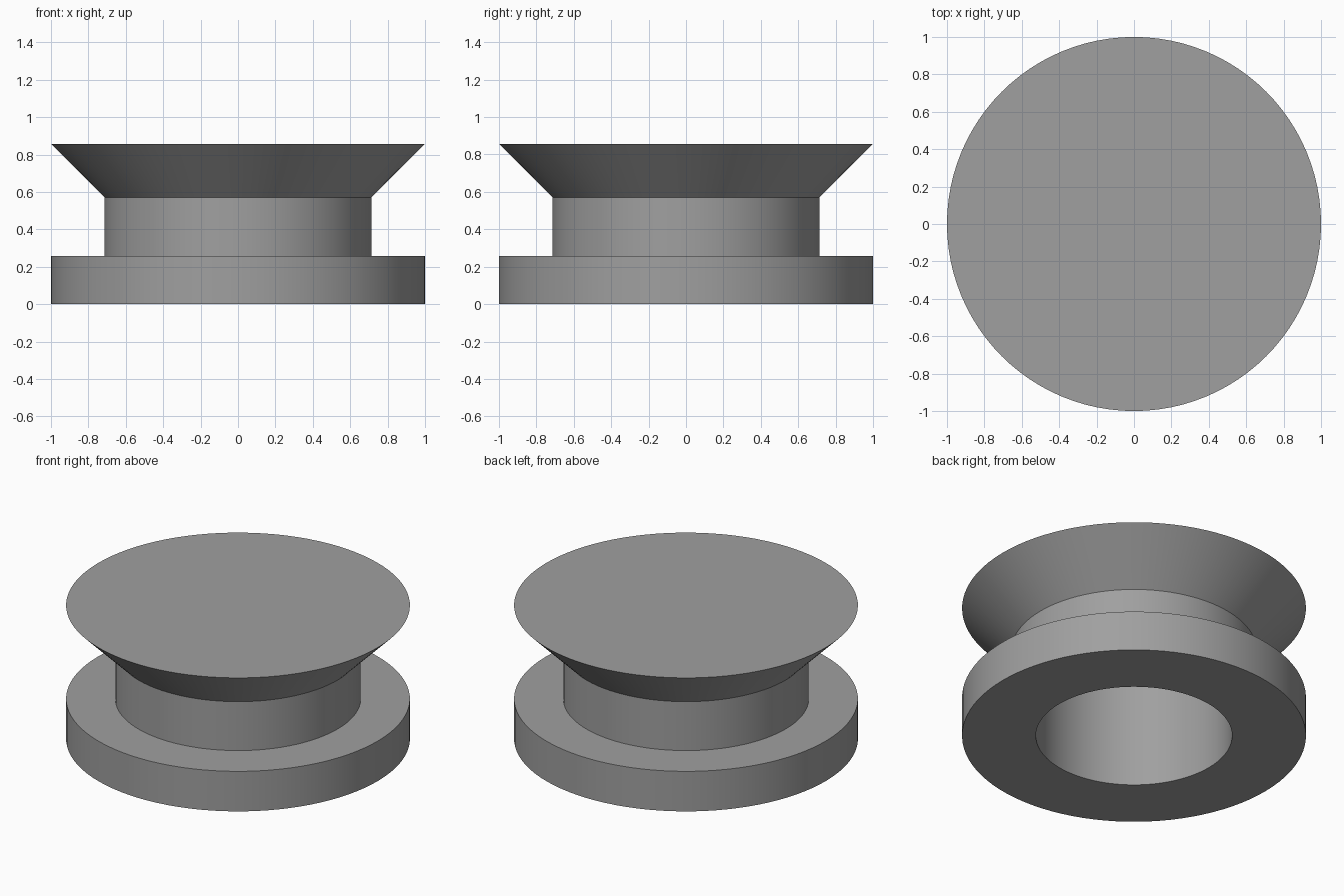
import bpy
import bmesh
import math

if "Cube" in bpy.data.objects:
    bpy.data.objects.remove(bpy.data.objects["Cube"])

SEGMENTS = 96

grey = bpy.data.materials.new("plain_grey")
grey.diffuse_color = (0.35, 0.35, 0.35, 1.0)
grey.use_nodes = True
grey.node_tree.nodes["Principled BSDF"].inputs["Base Color"].default_value = grey.diffuse_color


def lathe(name, profile):
    """Spin a (radius, height) profile around the z axis."""
    bm = bmesh.new()
    verts = [bm.verts.new((r, 0, z)) for r, z in profile]
    edges = [bm.edges.new(pair) for pair in zip(verts, verts[1:])]
    bmesh.ops.spin(bm, geom=verts + edges, cent=(0, 0, 0), axis=(0, 0, 1),
                   angle=math.tau, steps=SEGMENTS)
    bmesh.ops.remove_doubles(bm, verts=bm.verts[:], dist=1e-5)
    bmesh.ops.recalc_face_normals(bm, faces=bm.faces[:])
    mesh = bpy.data.meshes.new(name)
    bm.to_mesh(mesh)
    bm.free()
    mesh.materials.append(grey)
    obj = bpy.data.objects.new(name, mesh)
    bpy.context.collection.objects.link(obj)
    bpy.context.view_layer.objects.active = obj
    obj.select_set(True)
    bpy.ops.object.shade_smooth_by_angle(angle=math.radians(30))
    obj.select_set(False)
    return obj


# Flanged knob: blind bore, wide base flange, neck, flared head with flat top
lathe("flanged_knob", [
    (0, 0.714), (0.571, 0.714), (0.571, 0),       # bore
    (1, 0), (1, 0.257),                           # base flange
    (0.714, 0.257), (0.714, 0.571),               # neck
    (1, 0.857), (0, 0.857),                       # flared head
])
